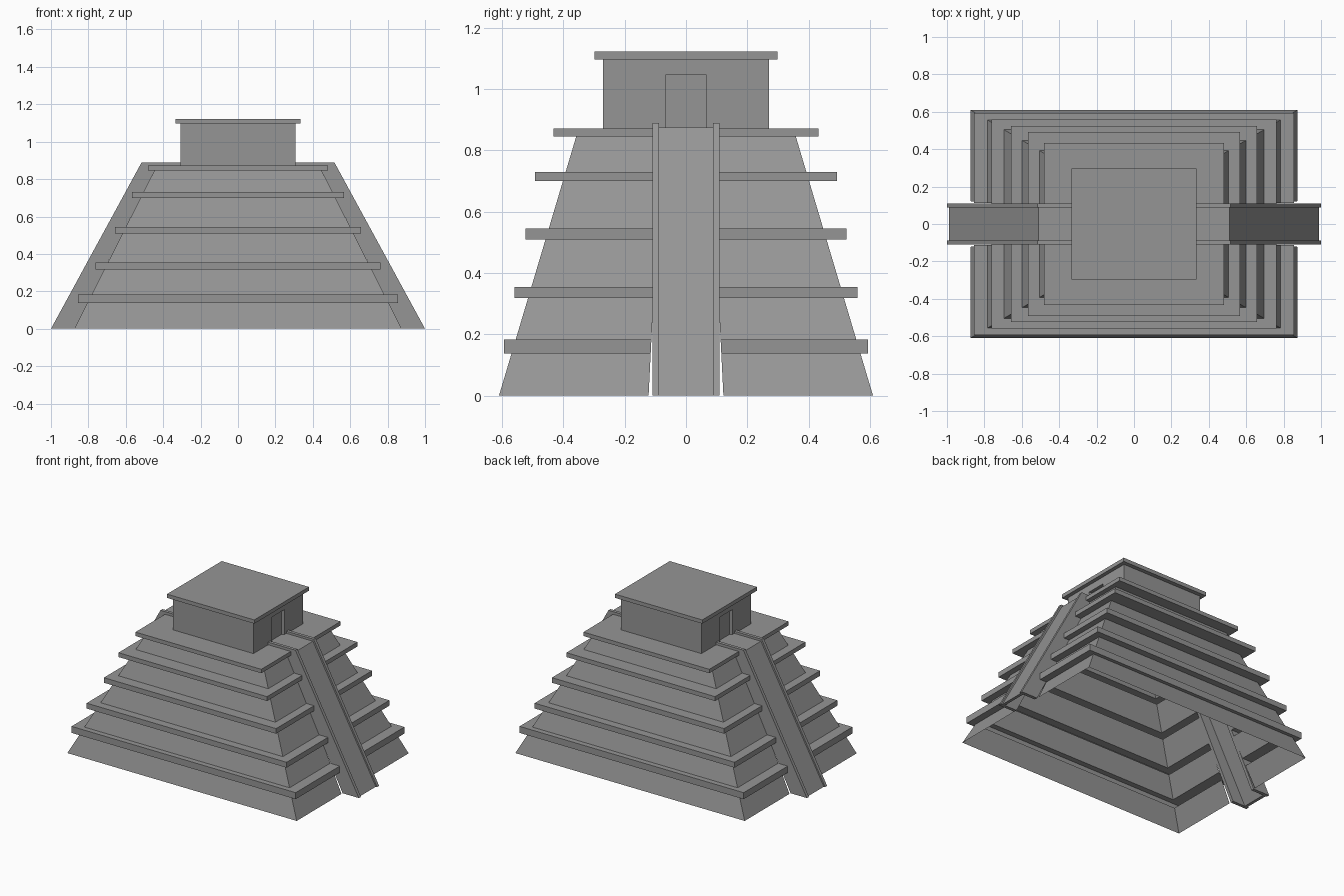
import bpy
import bmesh
from mathutils import Vector

old = bpy.data.objects.get("Cube")
if old:
    bpy.data.objects.remove(old)

# One stone colour for everything
stone = bpy.data.materials.new("grey stone")
stone.use_nodes = True
grey = (0.3, 0.3, 0.3, 1)
stone.diffuse_color = grey
stone.node_tree.nodes["Principled BSDF"].inputs["Base Color"].default_value = grey


def finish(name, bm):
    mesh = bpy.data.meshes.new(name)
    bm.to_mesh(mesh)
    bm.free()
    mesh.materials.append(stone)
    obj = bpy.data.objects.new(name, mesh)
    bpy.context.collection.objects.link(obj)
    return obj


def box(name, hx, hy, z0, z1):
    bm = bmesh.new()
    bmesh.ops.create_cube(bm, size=1)
    for v in bm.verts:
        v.co = (v.co.x * 2 * hx, v.co.y * 2 * hy, z0 + (v.co.z + 0.5) * (z1 - z0))
    return finish(name, bm)


def extrude_profile(name, side, points, y0, y1):
    """Extrude an x-z outline between two y values."""
    bm = bmesh.new()
    face = bm.faces.new([bm.verts.new((side * x, y0, z)) for x, z in points])
    new = bmesh.ops.extrude_face_region(bm, geom=[face])["geom"]
    moved = [g for g in new if isinstance(g, bmesh.types.BMVert)]
    bmesh.ops.translate(bm, vec=(0, y1 - y0, 0), verts=moved)
    bmesh.ops.recalc_face_normals(bm, faces=bm.faces)
    return finish(name, bm)


# Terraced body: open-bottomed skin that steps out at every ledge
def wall(z):
    return 0.875 - 0.506 * z, 0.61 - 0.298 * z, z


ledges = [(0.855, 0.593, 0.138, 0.183), (0.763, 0.56, 0.318, 0.355),
          (0.657, 0.523, 0.51, 0.545), (0.567, 0.493, 0.70, 0.73),
          (0.48, 0.432, 0.845, 0.872)]
levels = [wall(0)]
for hx, hy, z0, z1 in ledges:
    levels += [wall(z0), (hx, hy, z0), (hx, hy, z1), wall(z1)]
levels.pop()

bm = bmesh.new()
rings = [[bm.verts.new((sx * x, sy * y, z)) for sx, sy in
          ((-1, -1), (1, -1), (1, 1), (-1, 1))] for x, y, z in levels]
for low, high in zip(rings, rings[1:]):
    for i in range(4):
        j = (i + 1) % 4
        bm.faces.new((low[i], low[j], high[j], high[i]))
bm.faces.new(rings[-1])

# Slots in the two end walls where the stairways pass
for s in (-1, 1):
    bmesh.ops.bisect_plane(bm, geom=bm.verts[:] + bm.edges[:] + bm.faces[:],
                           plane_co=(0, s * 0.122, 0),
                           plane_no=Vector((0, s, 0.05)).normalized())
slot = []
for f in bm.faces:
    c = f.calc_center_median()
    if abs(c.x) > 0.3 and c.z < 0.865 and abs(c.y) < 0.12 - 0.05 * c.z:
        slot.append(f)
bmesh.ops.delete(bm, geom=slot, context='FACES')
finish("terraced_body", bm)

# Stairways with raised side rails on both ends
rail = [(1, 0), (0.515, 0.89), (0.3, 0.89), (0.3, 0.85), (0.45, 0.84), (0.875, 0)]
ramp = [(0.99, 0), (0.51, 0.875), (0.3, 0.875), (0.3, 0.86), (0.5, 0.86), (0.97, 0)]
for side, label in ((1, "left"), (-1, "right")):
    extrude_profile(label + "_stair_ramp", side, ramp, -0.09, 0.09)
    extrude_profile(label + "_stair_front_rail", side, rail, -0.11, -0.088)
    extrude_profile(label + "_stair_back_rail", side, rail, 0.088, 0.11)

# Temple with a recessed doorway at each end
temple = box("temple", 0.307, 0.27, 0.872, 1.1)
cutter = bmesh.new()
for side in (-1, 1):
    made = bmesh.ops.create_cube(cutter, size=1)["verts"]
    for v in made:
        v.co = (side * 0.307 + v.co.x * 0.04, v.co.y * 0.132, 0.947 + v.co.z * 0.2)
doors = finish("doorway_cutter", cutter)
doors.hide_render = True
doors.hide_viewport = True
cut = temple.modifiers.new("doorways", 'BOOLEAN')
cut.operation = 'DIFFERENCE'
cut.solver = 'EXACT'
cut.object = doors

box("temple_roof", 0.333, 0.298, 1.096, 1.122)
